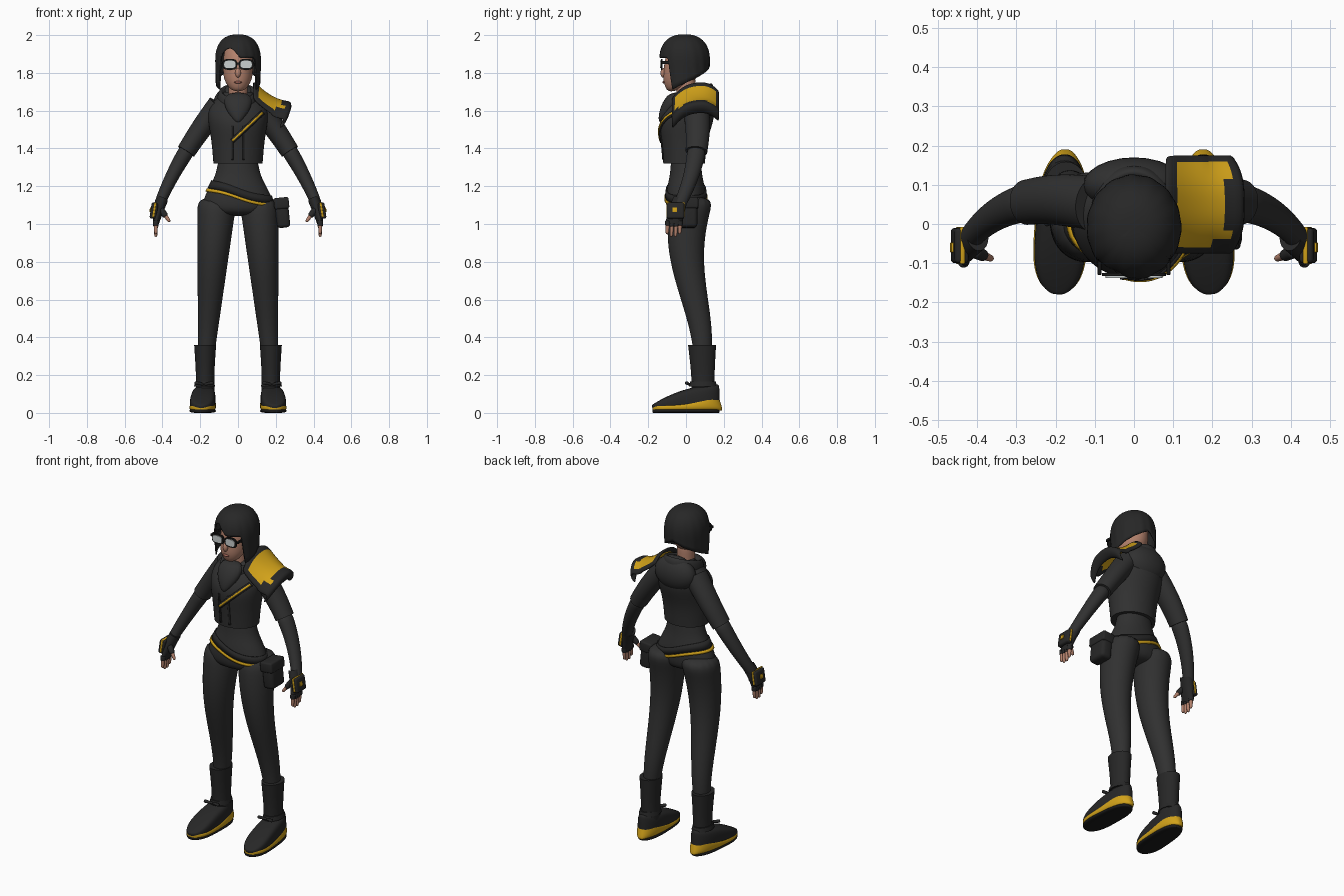
import bpy, bmesh, math
from math import sin, cos, pi
from mathutils import Vector, Matrix
from mathutils.bvhtree import BVHTree

if "Cube" in bpy.data.objects:
    bpy.data.objects.remove(bpy.data.objects["Cube"])


def material(name, *colour):
    mat = bpy.data.materials.new(name)
    mat.use_nodes = True
    mat.diffuse_color = (*colour, 1)
    mat.node_tree.nodes["Principled BSDF"].inputs["Base Color"].default_value = (*colour, 1)
    return mat


cloth = material("charcoal cloth", .03, .03, .03)
leather = material("dark leather", .02, .02, .02)
rubber = material("black rubber", .01, .01, .01)
yellow = material("amber yellow", .64, .36, .01)
skin = material("skin", .45, .22, .15)
lip_red = material("lips", .33, .12, .09)
glass = material("pale lens", .6, .64, .64)


def finish(bm, name, mats, levels=0, solid=0):
    """Turn a bmesh into a smooth shaded object with its modifiers."""
    bmesh.ops.remove_doubles(bm, verts=bm.verts, dist=.0001)
    bmesh.ops.recalc_face_normals(bm, faces=bm.faces)
    for face in bm.faces:
        face.smooth = True
    mesh = bpy.data.meshes.new(name)
    bm.to_mesh(mesh)
    bm.free()
    ob = bpy.data.objects.new(name, mesh)
    bpy.context.collection.objects.link(ob)
    for mat in mats:
        mesh.materials.append(mat)
    if solid:
        thickness = ob.modifiers.new("thickness", 'SOLIDIFY')
        thickness.thickness, thickness.offset = solid, 0
    if levels:
        smooth = ob.modifiers.new("smooth", 'SUBSURF')
        smooth.levels = smooth.render_levels = levels
    return ob


def bridge(bm, rows, closed=True):
    """Join neighbouring rows of vertices with quads."""
    count = len(rows[0])
    for low, high in zip(rows, rows[1:]):
        for i in range(count if closed else count - 1):
            j = (i + 1) % count
            bm.faces.new((low[i], low[j], high[j], high[i]))


def loft(name, mat, rings, side=1, n=16, ref=None, power=2, tilt=0, hem=False):
    """Rings are (x, y, z, radius u, radius v); with ref they turn to follow the path.
    A hem keeps the end edges crisp."""
    bm, rows = bmesh.new(), []
    path = [Vector(ring[:3]) for ring in rings]
    grow = 3 / (2 + cos(2 * pi / n))
    for k, (*centre, ru, rv) in enumerate(rings):
        u, v = Vector((1, 0, 0)), Vector((0, 1, tilt))
        if ref:
            along = (path[min(k + 1, len(path) - 1)] - path[max(k - 1, 0)]).normalized()
            v = Vector(ref)
            v = (v - along * v.dot(along)).normalized()
            u = v.cross(along)
        row = []
        for i in range(n):
            angle = 2 * pi * i / n
            c, d = (math.copysign(abs(q) ** (2 / power), q) * grow for q in (cos(angle), sin(angle)))
            p = path[k] + u * ru * c + v * rv * d
            row.append(bm.verts.new((side * p.x, p.y, p.z)))
        rows.append(row)
    bridge(bm, rows)
    crease = bm.edges.layers.float.new("crease_edge")
    for end in (rows[0], rows[-1]):
        for edge in bm.faces.new(end).edges:
            edge[crease], edge.smooth = float(hem), not hem
    return finish(bm, name, [mat], levels=2)


def column(name, mat, rings, x=0, **options):
    """Upright loft with rings of (z, radius x, radius y, y)."""
    return loft(name, mat, [(x, y, z, rx, ry) for z, rx, ry, y in rings], **options)


def limb(name, mat, start, end, r_start, r_end, side=1):
    """Short tapered rod between two points."""
    a, b = Vector(start), Vector(end)
    rings = []
    for t in (0, .3, .7, 1):
        r = r_start + (r_end - r_start) * t
        rings.append((*a.lerp(b, t), r, r))
    loft(name, mat, rings, side, n=8, ref=(0, 1, 0))


def ball(name, mat, at, size):
    bm = bmesh.new()
    place = Matrix.Translation(at) @ Matrix.Diagonal((*size, 1))
    bmesh.ops.create_uvsphere(bm, u_segments=24, v_segments=16, radius=1, matrix=place)
    finish(bm, name, [mat])


def box(name, mat, at, size, bevel=.01, turn=0):
    bm = bmesh.new()
    place = Matrix.Translation(at) @ Matrix.Rotation(turn, 4, 'Y') @ Matrix.Diagonal((*size, 1))
    bmesh.ops.create_cube(bm, size=1, matrix=place)
    bmesh.ops.bevel(bm, geom=bm.edges[:], offset=bevel, segments=3, affect='EDGES', profile=.5)
    ob = finish(bm, name, [mat])
    bpy.ops.object.select_all(action='DESELECT')
    ob.select_set(True)
    bpy.context.view_layer.objects.active = ob
    bpy.ops.object.shade_smooth_by_angle()


def surface(ob):
    return BVHTree.FromObject(ob, bpy.context.evaluated_depsgraph_get())


def strip(name, mat, target, start, end, half, lift, steps=16):
    """Flat ribbon laid on the front of a part, from (x, z) to (x, z)."""
    bm, tree, rows = bmesh.new(), surface(target), []
    start, end = Vector(start), Vector(end)
    across = (end - start).orthogonal().normalized() * half
    for i in range(steps + 1):
        p, row = start.lerp(end, i / steps), []
        for q in (p - across, p + across):
            hit = tree.ray_cast(Vector((q.x, -1, q.y)), Vector((0, 1, 0)))[0]
            row.append(bm.verts.new(hit - Vector((0, lift, 0))))
        rows.append(row)
    bridge(bm, rows, closed=False)
    finish(bm, name, [mat], solid=.006)


def band(name, mat, target, z, half, lift, slope=.2, n=64):
    """Slanted belt wrapped round a part."""
    bm, tree, rows = bmesh.new(), surface(target), [[], []]
    for i in range(n):
        out = Vector((cos(2 * pi * i / n), sin(2 * pi * i / n), 0))
        for row, dz in zip(rows, (-half, half)):
            start = out + Vector((0, 0, z - slope * .2 * out.x + dz))
            row.append(bm.verts.new(tree.ray_cast(start, -out)[0] + out * lift))
    bridge(bm, rows)
    finish(bm, name, [mat], solid=.008)


# Hips, belt and pouch
pelvis = column("hips_and_waist", cloth, [
    (1.4, .1, .08, 0), (1.27, .11, .08, 0), (1.2, .15, .1, 0), (1.1, .2, .11, 0), (1.04, .15, .09, 0)])
band("belt", leather, pelvis, 1.17, .02, .003)
band("belt_trim", yellow, pelvis, 1.14, .008, .006)
box("hip_pouch", leather, (.235, 0, 1.06), (.07, .12, .16), .02, turn=-.1)
box("pouch_flap", leather, (.23, 0, 1.11), (.08, .13, .06), turn=-.1)

# Jacket with front seams and a diagonal chest strap
jacket = column("jacket", cloth, [
    (1.32, .13, .11, -.01), (1.45, .14, .12, -.01), (1.55, .16, .15, 0), (1.63, .16, .12, .03),
    (1.7, .07, .06, .04)], hem=True)
for x in (-.03, .03):
    strip("jacket_seam", leather, jacket, (x, 1.34), (x, 1.52), .005, .003)
strip("chest_strap", leather, jacket, (-.03, 1.44), (.13, 1.59), .013, .005)
strip("chest_strap_trim", yellow, jacket, (-.03, 1.44), (.13, 1.59), .005, .009)

# Cowl, bib and hood
column("cowl", cloth, [(1.66, .07, .08, .02), (1.73, .09, .11, .02), (1.66, .12, .13, .03),
                       (1.58, .09, .11, .02)], tilt=.35)
column("scarf_bib", cloth, [(1.7, .07, .04, -.05), (1.62, .08, .05, -.09), (1.53, .01, .02, -.13)])
ball("hood", cloth, (0, .1, 1.64), (.13, .07, .1))

# Head and face
limb("neck", skin, (0, 0, 1.6), (0, 0, 1.8), .05, .05)
column("face", skin, [(1.7, .03, .02, -.08), (1.75, .07, .08, -.04), (1.8, .08, .1, -.02),
                      (1.9, .08, .1, -.01), (1.97, .05, .06, 0)])
ball("nose", skin, (0, -.12, 1.8), (.015, .015, .025))
ball("lips", lip_red, (0, -.115, 1.75), (.02, .01, .007))


def hair_hem(a):
    """Swept fringe, long front locks and a shorter nape."""
    fringe = 1.88 + .05 * max(0, cos(3 * a + 1.3)) * (abs(a) < 1)
    bob = 1.71 + .06 * (abs(a) - 1)
    return fringe + (bob - fringe) * min(1, max(0, abs(a) * 5 - 4.2))


# Hair
bm, rows, steps, n = bmesh.new(), [], 16, 96
for step in range(steps + 1):
    row, t = [], step / steps
    for i in range(n):
        a = 2 * pi * i / n - pi
        z = 2 - (2 - hair_hem(a)) * t ** 1.7
        dome = (1 - (max(0, z - 1.86) / .14) ** 2.4) ** .4 - max(0, 1.86 - z) / 4
        dome *= 1 + .01 * t * sin(15 * a + 12 * z)
        row.append(bm.verts.new((.117 * dome * sin(a), -.13 * dome * cos(a) - .008, z)))
    rows.append(row)
bridge(bm, rows)
finish(bm, "hair", [leather], solid=.008)

# Glasses
for side in (-1, 1):
    for name, mat, y, w, h in (("rim", rubber, -.125, .039, .029), ("lens", glass, -.13, .03, .02)):
        loft("glasses_" + name, mat, [(.043, y - depth, 1.845, w, h) for depth in (0, .008)],
             side, ref=(0, 0, 1), power=3, hem=True)
    box("glasses_temple", rubber, (side * .088, -.08, 1.855), (.01, .1, .015), .002)
box("glasses_bridge", rubber, (0, -.13, 1.85), (.02, .01, .012), .002)


def arm_ring(t, radius):
    """Ring on the arm's curve, from shoulder (t = 0) to wrist (t = 1)."""
    return (.1 + .45 * t - .12 * t * t, .05 + .1 * t - .2 * t * t, 1.63 - .56 * t,
            radius, radius * 1.15)


def foot_part(name, mat, side, top, bottom, wide):
    """Foot-shaped slab from heel (t = 0) to toe (t = 1) with a rule for its top."""
    rings, count = [], 12
    for k in range(count):
        t = (1 - cos(pi * (k + .5) / count)) / 2
        width = wide * (1 - abs(2 * t - 1) ** 3.5) ** .5 * (.85 + .15 * t)
        half = (top(t) - bottom) / 2
        rings.append((.175 + .02 * t, .18 - .36 * t, bottom + half, width, half))
    loft(name, mat, rings, side, ref=(0, 0, 1), power=3.5)


for side in (-1, 1):
    # Sleeves and forearms
    loft("sleeve", cloth, [arm_ring(k * .11, .062 - .003 * k) for k in range(5)],
         side, ref=(0, 1, 0), hem=True)
    loft("forearm", cloth, [arm_ring(.4 + k * .1, .044 - .003 * k) for k in range(7)],
         side, ref=(0, 1, 0))

    # Gloves with a wrist guard
    loft("glove", leather, [(.4, -.03, 1.13, .03, .04), (.425, -.05, 1.07, .03, .042),
                            (.435, -.065, 1, .015, .045)], side, ref=(0, 1, 0), hem=True)
    lean = -.15 * side
    box("wrist_guard", leather, (side * .445, -.055, 1.07), (.036, .09, .085), turn=lean)
    box("wrist_trim", yellow, (side * .443, -.055, 1.075), (.012, .095, .08), .004, lean)
    box("wrist_button", yellow, (side * .464, -.06, 1.075), (.008, .025, .025), .002, lean)

    # Bare fingers and thumb in short glove sleeves
    for i in range(4):
        root = Vector((.435, -.03 - .022 * i, 1.02))
        tip = root - Vector((0, .004, .075 + .015 * (i in (1, 2))))
        limb("finger", skin, root, tip, .012, .008, side)
        limb("finger_sleeve", leather, root, root.lerp(tip, .4), .015, .014, side)
    root, tip = Vector((.41, -.07, 1.08)), Vector((.36, -.09, 1.01))
    limb("thumb", skin, root, tip, .014, .008, side)
    limb("thumb_sleeve", leather, root, root.lerp(tip, .6), .017, .015, side)

    # Legs
    rings = []
    for k in range(10):
        z = .25 + k / 10
        radius = .02 + .075 * z
        rings.append((.19 - .07 * z, .045 + .045 * cos(pi * (z - .3) / .6), z, radius, radius * 1.1))
    loft("leg", cloth, rings, side)

    # Boots: shaft, ankle strap, layered shoe and lace bow
    column("boot_shaft", leather, [(.1, .05, .06, .09), (.2, .047, .06, .09), (.36, .058, .074, .085)],
           x=.174, side=side, hem=True)
    column("ankle_strap", leather, [(.14, .056, .074, .09), (.165, .05, .068, .09)],
           x=.177, side=side, hem=True)
    foot_part("shoe", leather, side, lambda t: .15 - .11 * t * t, .01, .07)
    foot_part("midsole", yellow, side, lambda t: .045 + .085 * (1 - t) ** 3, .01, .073)
    foot_part("outsole", rubber, side, lambda t: .022, 0, .072)
    for way in (-1, 1):
        limb("lace_loop", leather, (.18, .02, .15), (.18 + way * .05, 0, .16), .006, .01, side)

# Flared shoulder guard with an inlaid panel, on the left
profile = [(x, 1.64 + 2.7 * (.28 - x) ** 2) for x in (.08 + .025 * k for k in range(9))]
profile += [(.275, 1.61), (.245, 1.585)]
bm, rows, n = bmesh.new(), [], 12
for x, z in profile:
    row = []
    for i in range(n + 1):
        v = 2 * i / n - 1
        pull = 1 - .12 * abs(v) ** 3 * (x > .2)
        row.append(bm.verts.new((x * pull, .05 + .125 * v, z + .02 * v - .065 * abs(v) ** 2.5)))
    rows.append(row)
bridge(bm, rows, closed=False)
for face in bm.faces:
    c = face.calc_center_median()
    face.material_index = int(.11 < c.x < .24 and abs(c.y - .05) < .095 and c.z > 1.61)
finish(bm, "shoulder_guard", [leather, yellow], levels=1, solid=.016)
